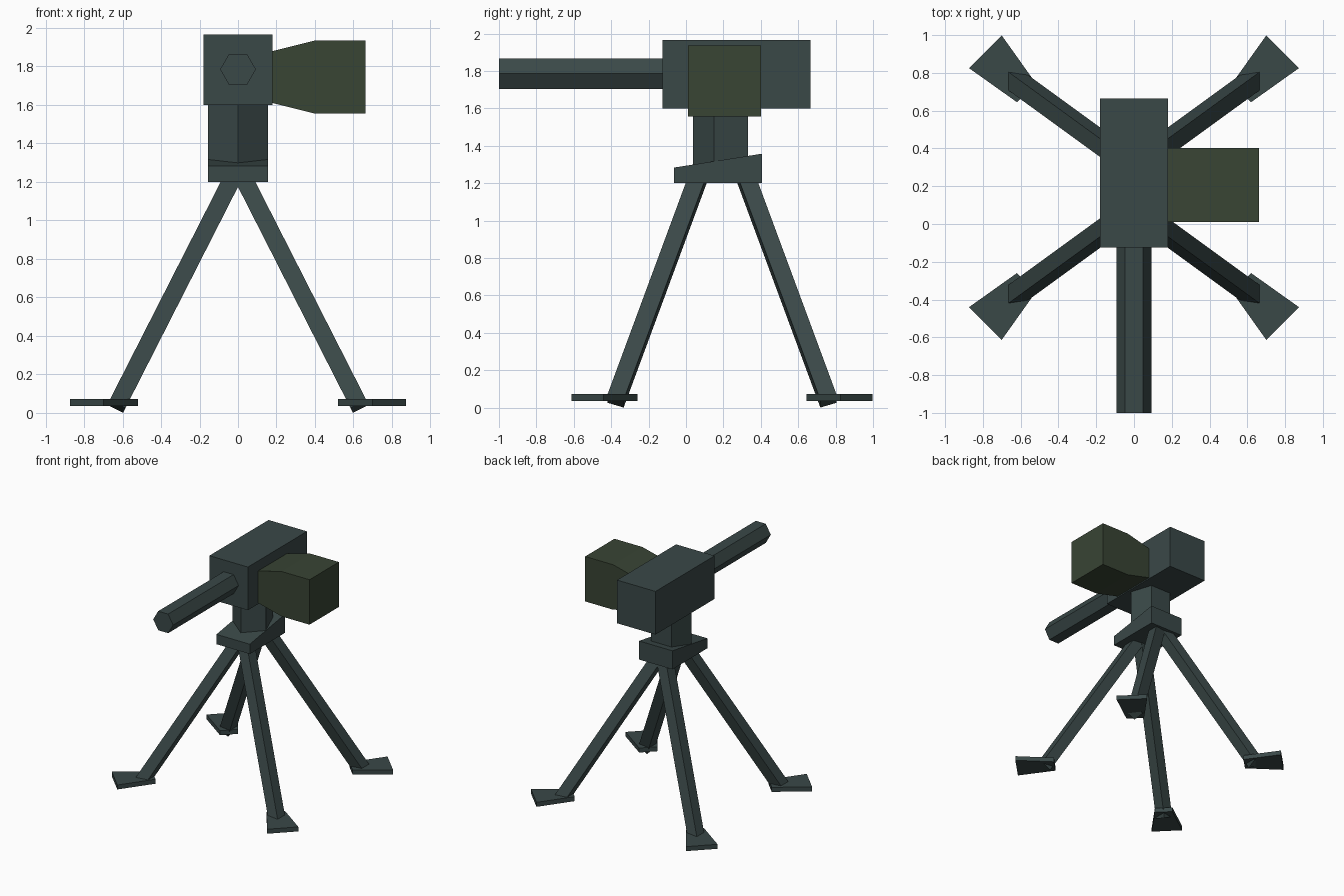
import bpy, bmesh, math
from mathutils import Vector

if "Cube" in bpy.data.objects:
    bpy.data.objects.remove(bpy.data.objects["Cube"])

MID_Y = 0.1925  # the tripod is symmetric about this y


def material(name, rgb):
    m = bpy.data.materials.new(name)
    m.diffuse_color = (*rgb, 1)
    m.use_nodes = True
    m.node_tree.nodes["Principled BSDF"].inputs["Base Color"].default_value = m.diffuse_color
    return m


STEEL = material("dark slate", (0.042, 0.065, 0.064))
OLIVE = material("dark olive", (0.040, 0.058, 0.034))


def prism(name, profile, sweep, mat):
    """Closed solid: a 3D polygon swept along a vector."""
    bm = bmesh.new()
    face = bm.faces.new([bm.verts.new(p) for p in profile])
    new = bmesh.ops.extrude_face_region(bm, geom=[face])["geom"]
    bmesh.ops.translate(bm, vec=Vector(sweep),
                        verts=[v for v in new if isinstance(v, bmesh.types.BMVert)])
    # extruding a region leaves no start cap when it is removed, so rebuild if open
    if any(e.is_boundary for e in bm.edges):
        bmesh.ops.holes_fill(bm, edges=[e for e in bm.edges if e.is_boundary])
    bmesh.ops.recalc_face_normals(bm, faces=bm.faces)
    mesh = bpy.data.meshes.new(name)
    bm.to_mesh(mesh)
    bm.free()
    mesh.materials.append(mat)
    ob = bpy.data.objects.new(name, mesh)
    bpy.context.collection.objects.link(ob)
    return ob


def ring(n, r, start):
    return [(r * math.cos(start + 2 * math.pi * i / n),
             r * math.sin(start + 2 * math.pi * i / n)) for i in range(n)]


# receiver block
prism("receiver", [(x, -0.125, z) for x, z in
                   ((-0.18, 1.6), (0.18, 1.6), (0.18, 1.965), (-0.18, 1.965))],
      (0, 0.79, 0), STEEL)

# six-sided barrel
prism("barrel", [(x, -1.0, 1.785 + z) for x, z in ring(6, 0.093, 0)],
      (0, 0.88, 0), STEEL)

# flared side magazine
prism("magazine", [(x, 0.01, z) for x, z in
                   ((0.18, 1.61), (0.40, 1.555), (0.662, 1.555),
                    (0.662, 1.935), (0.40, 1.935), (0.18, 1.88))],
      (0, 0.392, 0), OLIVE)

# five-sided swivel post
prism("post", [(x, 0.2 + y, 1.25) for x, y in ring(5, 0.163, -math.pi / 2)],
      (0, 0, 0.352), STEEL)

# sloped mounting base
prism("mount_base", [(-0.156, y, z) for y, z in
                     ((-0.065, 1.2), (0.405, 1.2), (0.405, 1.357), (-0.065, 1.283))],
      (0.312, 0, 0), STEEL)

# square leg section: outer face looks along n1, front face along n2
slope = Vector((0.509, -0.37, -1))
n1 = Vector((1, 0, 0.509)).normalized()
n2 = slope.cross(n1).normalized()
foot_end = Vector((0.632, -0.377, 0.034))
half = 0.046
leg_profile = [foot_end + n1 * a * half + n2 * b * half
               for a, b in ((-1, -1), (1, -1), (1, 1), (-1, 1))]
leg_sweep = slope * -1.206

# wedge-shaped foot plan, narrow toward the leg
foot_plan = [(0.873, -0.44), (0.70, -0.613), (0.52, -0.36), (0.62, -0.26)]


def place(p, sx, sy):
    """Mirror a point of the front right leg to another corner."""
    return Vector((p[0] * sx, MID_Y + (p[1] - MID_Y) * sy, p[2]))


for sx, sy, corner in ((1, 1, "front_right"), (-1, 1, "front_left"),
                       (1, -1, "back_right"), (-1, -1, "back_left")):
    sweep = (leg_sweep.x * sx, leg_sweep.y * sy, leg_sweep.z)
    prism("leg_" + corner, [place(p, sx, sy) for p in leg_profile], sweep, STEEL)
    prism("foot_" + corner, [place((x, y, 0.035), sx, sy) for x, y in foot_plan],
          (0, 0, 0.038), STEEL)
